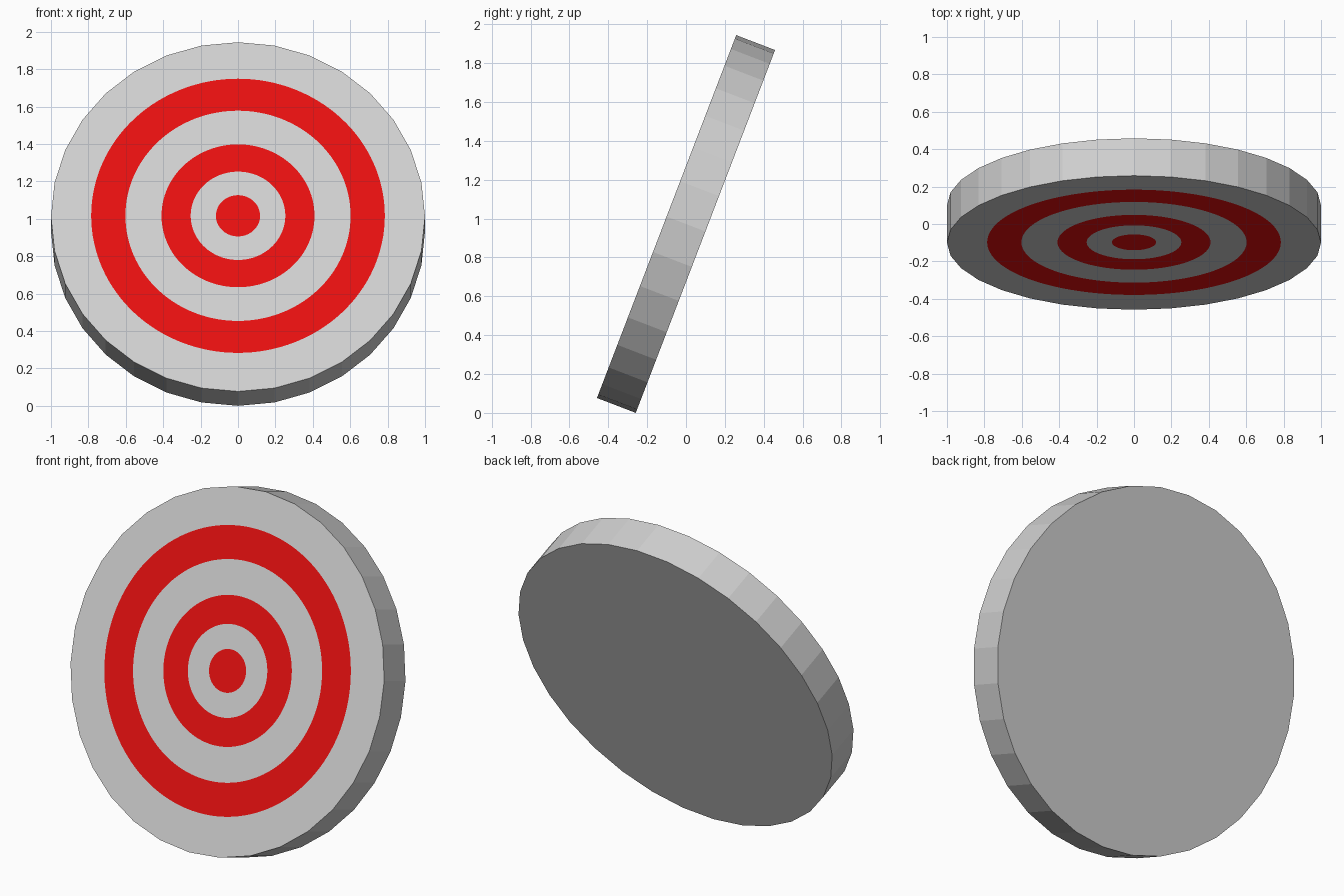
import bpy, bmesh, math
from mathutils import Matrix

if "Cube" in bpy.data.objects:
    bpy.data.objects.remove(bpy.data.objects["Cube"])

SIDES = 32          # flat sides of the disc
FINE = 4            # ring segments per flat side
THICK = 0.214
TILT = math.radians(21)
RINGS = [0.785, 0.602, 0.409, 0.253, 0.118]   # ring edges, outside to inside
RING_LIFT = 0.006


def material(name, colour):
    m = bpy.data.materials.new(name)
    m.diffuse_color = (*colour, 1)
    m.use_nodes = True
    m.node_tree.nodes["Principled BSDF"].inputs["Base Color"].default_value = m.diffuse_color
    return m


def circle(bm, radius, count, y, lift=0.0):
    return [bm.verts.new((radius * math.sin(2 * math.pi * i / count), y,
                          radius * math.cos(2 * math.pi * i / count) + lift))
            for i in range(count)]


bm = bmesh.new()
front = circle(bm, 1, SIDES, -THICK / 2)
back = circle(bm, 1, SIDES, THICK / 2)
count = SIDES * FINE
loops = [circle(bm, r, count, -THICK / 2, RING_LIFT) for r in RINGS]

# back and rim
bm.faces.new(back)
for i in range(SIDES):
    j = (i + 1) % SIDES
    bm.faces.new((front[i], front[j], back[j], back[i]))
    # border between the flat-sided rim and the outermost ring
    arc = [loops[0][(i * FINE + k) % count] for k in range(FINE, -1, -1)]
    bm.faces.new([front[i], front[j]] + arc)

# alternating rings, red first
for n, (outer, inner) in enumerate(zip(loops, loops[1:])):
    for i in range(count):
        j = (i + 1) % count
        f = bm.faces.new((outer[i], outer[j], inner[j], inner[i]))
        f.material_index = 1 if n % 2 == 0 else 0

# bullseye
bm.faces.new(loops[-1]).material_index = 1

bmesh.ops.recalc_face_normals(bm, faces=bm.faces[:])

# lean back and stand on the ground
height = math.cos(TILT) + THICK / 2 * math.sin(TILT)
bm.transform(Matrix.Translation((0, 0, height)) @ Matrix.Rotation(-TILT, 4, 'X'))

mesh = bpy.data.meshes.new("target_disc")
bm.to_mesh(mesh)
bm.free()
mesh.materials.append(material("light grey", (0.63, 0.63, 0.63)))
mesh.materials.append(material("red", (0.8, 0.005, 0.005)))
bpy.context.collection.objects.link(bpy.data.objects.new("target_disc", mesh))
